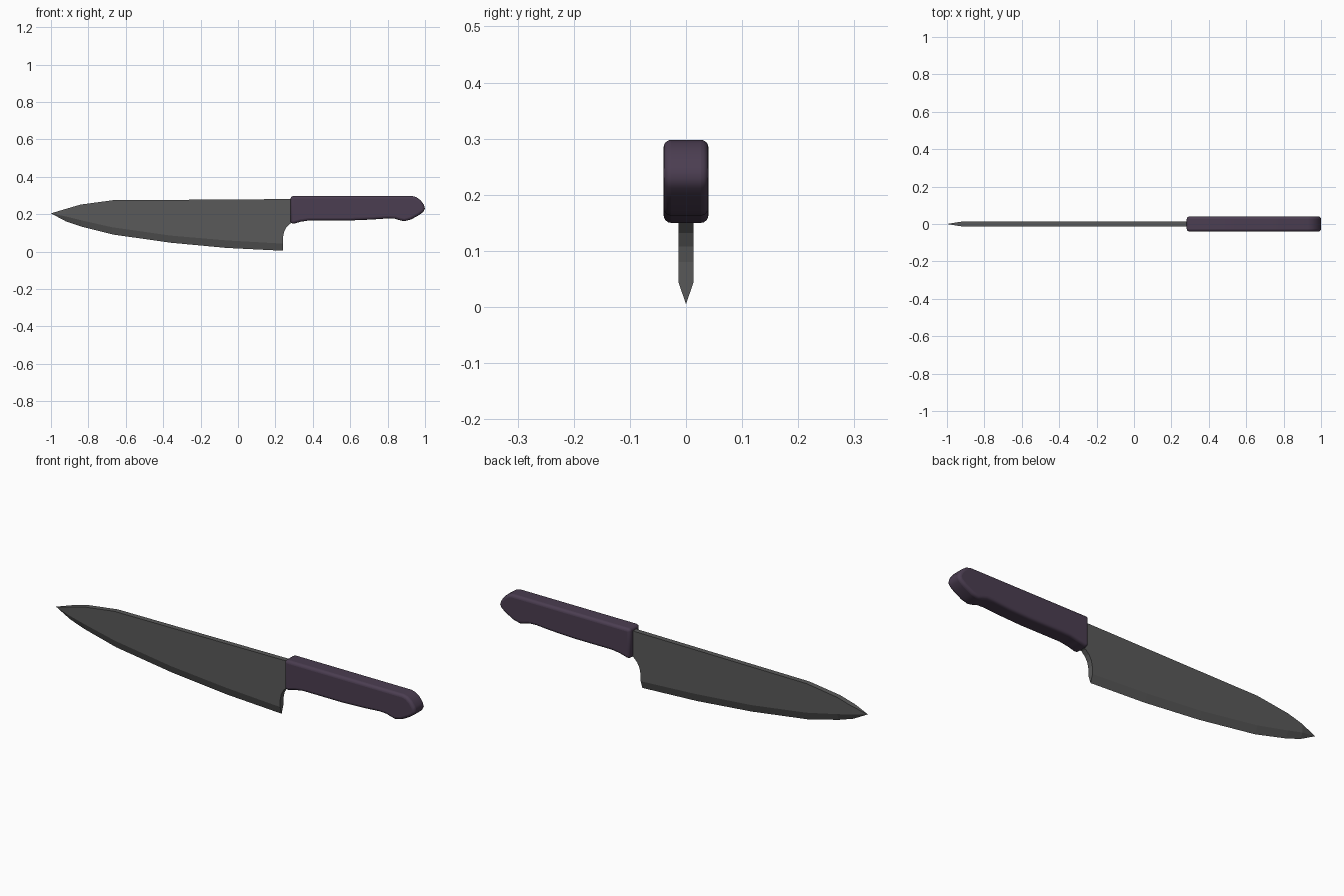
import bpy, bmesh, math

if "Cube" in bpy.data.objects:
    bpy.data.objects.remove(bpy.data.objects["Cube"])


def material(name, rgb):
    m = bpy.data.materials.new(name)
    m.diffuse_color = (*rgb, 1)
    m.use_nodes = True
    m.node_tree.nodes["Principled BSDF"].inputs["Base Color"].default_value = m.diffuse_color
    return m


def finish(name, bm, mat):
    bmesh.ops.remove_doubles(bm, verts=bm.verts, dist=0.0003)
    bmesh.ops.recalc_face_normals(bm, faces=bm.faces)
    mesh = bpy.data.meshes.new(name)
    bm.to_mesh(mesh)
    bm.free()
    mesh.materials.append(mat)
    ob = bpy.data.objects.new(name, mesh)
    bpy.context.collection.objects.link(ob)
    return ob


steel = material("dark steel", (0.1, 0.1, 0.1))
plum = material("dark plum", (0.07, 0.047, 0.082))

# Blade: lofted sections of x, spine z, bevel line z, cutting edge z, half thickness
sections = [
    (-1.0, 0.205, 0.205, 0.205, 0.0),
    (-0.92, 0.229, 0.188, 0.162, 0.013),
    (-0.84, 0.252, 0.168, 0.135, 0.013),
    (-0.67, 0.275, 0.130, 0.092, 0.013),
    (-0.36, 0.277, 0.086, 0.048, 0.013),
    (-0.06, 0.279, 0.060, 0.020, 0.013),
    (0.24, 0.281, 0.043, 0.005, 0.013),
    # heel step and curved neck running into the handle
    (0.241, 0.281, 0.080, 0.080, 0.013),
    (0.247, 0.281, 0.108, 0.108, 0.013),
    (0.260, 0.281, 0.132, 0.132, 0.013),
    (0.278, 0.282, 0.150, 0.150, 0.013),
    (0.310, 0.282, 0.163, 0.163, 0.013),
]
bm = bmesh.new()
rings = [[bm.verts.new(p) for p in ((x, -w, top), (x, w, top), (x, w, bev),
                                    (x, 0, edge), (x, -w, bev))]
         for x, top, bev, edge, w in sections]
for a, b in zip(rings, rings[1:]):
    for i in range(5):
        j = (i + 1) % 5
        bm.faces.new((a[i], a[j], b[j], b[i]))
bm.faces.new(rings[-1])
finish("blade", bm, steel)

# Handle: side outline extruded across y with rounded rims
outline = [
    (0.282, 0.160), (0.288, 0.152), (0.300, 0.150), (0.335, 0.160), (0.380, 0.167),
    (0.440, 0.167), (0.600, 0.167), (0.720, 0.172), (0.800, 0.178),
    (0.840, 0.176), (0.865, 0.168), (0.890, 0.163), (0.925, 0.172),
    (0.965, 0.194), (0.990, 0.212), (1.000, 0.230), (0.993, 0.252),
    (0.975, 0.276), (0.953, 0.292), (0.930, 0.298), (0.295, 0.298), (0.285, 0.294),
    (0.282, 0.286),
]
bm = bmesh.new()
face = bm.faces.new([bm.verts.new((x, -0.04, z)) for x, z in outline])
ext = bmesh.ops.extrude_face_region(bm, geom=[face], use_keep_orig=True)
bmesh.ops.translate(bm, vec=(0, 0.08, 0),
                    verts=[v for v in ext["geom"] if isinstance(v, bmesh.types.BMVert)])
handle = finish("handle", bm, plum)
bev = handle.modifiers.new("round", 'BEVEL')
bev.width = 0.017
bev.segments = 4
bev.limit_method = 'ANGLE'
bev.angle_limit = math.radians(60)
bpy.context.view_layer.objects.active = handle
handle.select_set(True)
bpy.ops.object.shade_smooth_by_angle(angle=math.radians(50))
